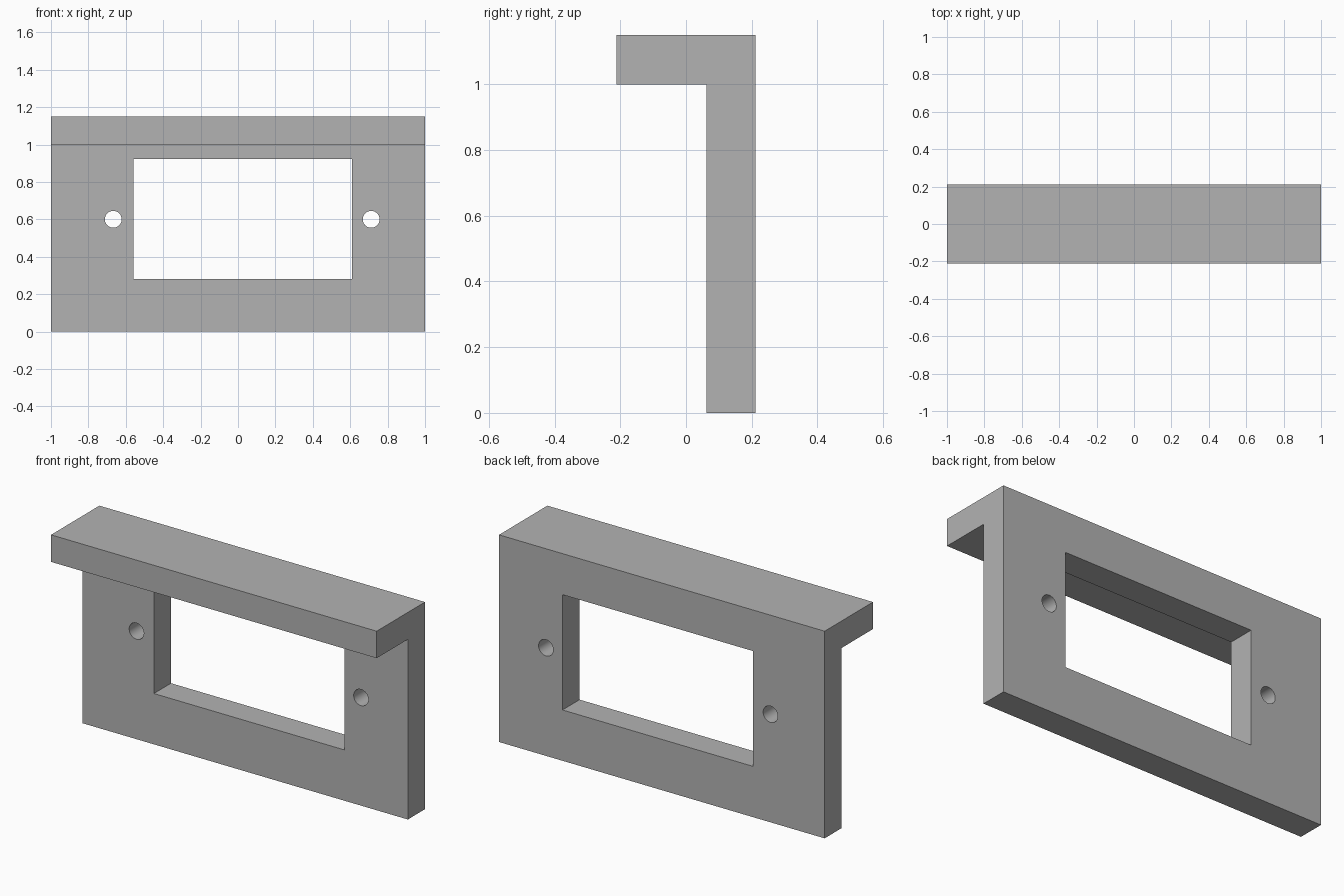
import bpy
import bmesh
from math import radians
from mathutils import Matrix

cube = bpy.data.objects.get("Cube")
if cube:
    bpy.data.objects.remove(cube, do_unlink=True)

WIDTH, HEIGHT = 2.0, 1.15
FRONT, BACK = -0.212, 0.212
PLATE_FRONT = 0.062     # front face of the upright plate
LIP_BOTTOM = 1.0        # underside of the overhanging lip
HOLE_RADIUS, HOLE_Z = 0.045, 0.60

# Single grey finish
grey = bpy.data.materials.new("plain grey")
grey.use_nodes = True
colour = (0.45, 0.45, 0.45, 1)
grey.diffuse_color = colour
grey.node_tree.nodes["Principled BSDF"].inputs["Base Color"].default_value = colour


def add_object(name, bm):
    bmesh.ops.recalc_face_normals(bm, faces=bm.faces)
    mesh = bpy.data.meshes.new(name)
    bm.to_mesh(mesh)
    bm.free()
    mesh.materials.append(grey)
    obj = bpy.data.objects.new(name, mesh)
    bpy.context.collection.objects.link(obj)
    return obj


def window_cutter(x0, x1, z0, z1):
    bm = bmesh.new()
    place = Matrix.Translation(((x0 + x1) / 2, BACK, (z0 + z1) / 2))
    bmesh.ops.create_cube(bm, size=1, matrix=place @ Matrix.Diagonal((x1 - x0, 1, z1 - z0, 1)))
    return add_object("window_cutter", bm)


def hole_cutter(x):
    bm = bmesh.new()
    place = Matrix.Translation((x, BACK, HOLE_Z)) @ Matrix.Rotation(radians(90), 4, "X")
    bmesh.ops.create_cone(bm, cap_ends=True, segments=48, radius1=HOLE_RADIUS,
                          radius2=HOLE_RADIUS, depth=1, matrix=place)
    return add_object("hole_cutter", bm)


# Angled bracket: side profile swept along the width
profile = [(PLATE_FRONT, 0), (BACK, 0), (BACK, HEIGHT), (FRONT, HEIGHT),
           (FRONT, LIP_BOTTOM), (PLATE_FRONT, LIP_BOTTOM)]
bm = bmesh.new()
end = bm.faces.new([bm.verts.new((-WIDTH / 2, y, z)) for y, z in profile])
swept = bmesh.ops.extrude_face_region(bm, geom=[end], use_keep_orig=True)["geom"]
bmesh.ops.translate(bm, vec=(WIDTH, 0, 0),
                    verts=[v for v in swept if isinstance(v, bmesh.types.BMVert)])
bracket = add_object("bracket", bm)

# Window opening and the two screw holes beside it
bpy.context.view_layer.objects.active = bracket
bracket.select_set(True)
for cutter in (window_cutter(-0.56, 0.61, 0.282, 0.922), hole_cutter(-0.667), hole_cutter(0.712)):
    cutter.hide_render = True
    cut = bracket.modifiers.new("cut", "BOOLEAN")
    cut.operation, cut.solver, cut.object = "DIFFERENCE", "EXACT", cutter
    bpy.ops.object.modifier_apply(modifier=cut.name)
    bpy.data.objects.remove(cutter, do_unlink=True)

# Smooth hole walls, crisp edges elsewhere
bpy.ops.object.select_all(action="DESELECT")
bracket.select_set(True)
bpy.ops.object.shade_smooth_by_angle(angle=radians(30))
